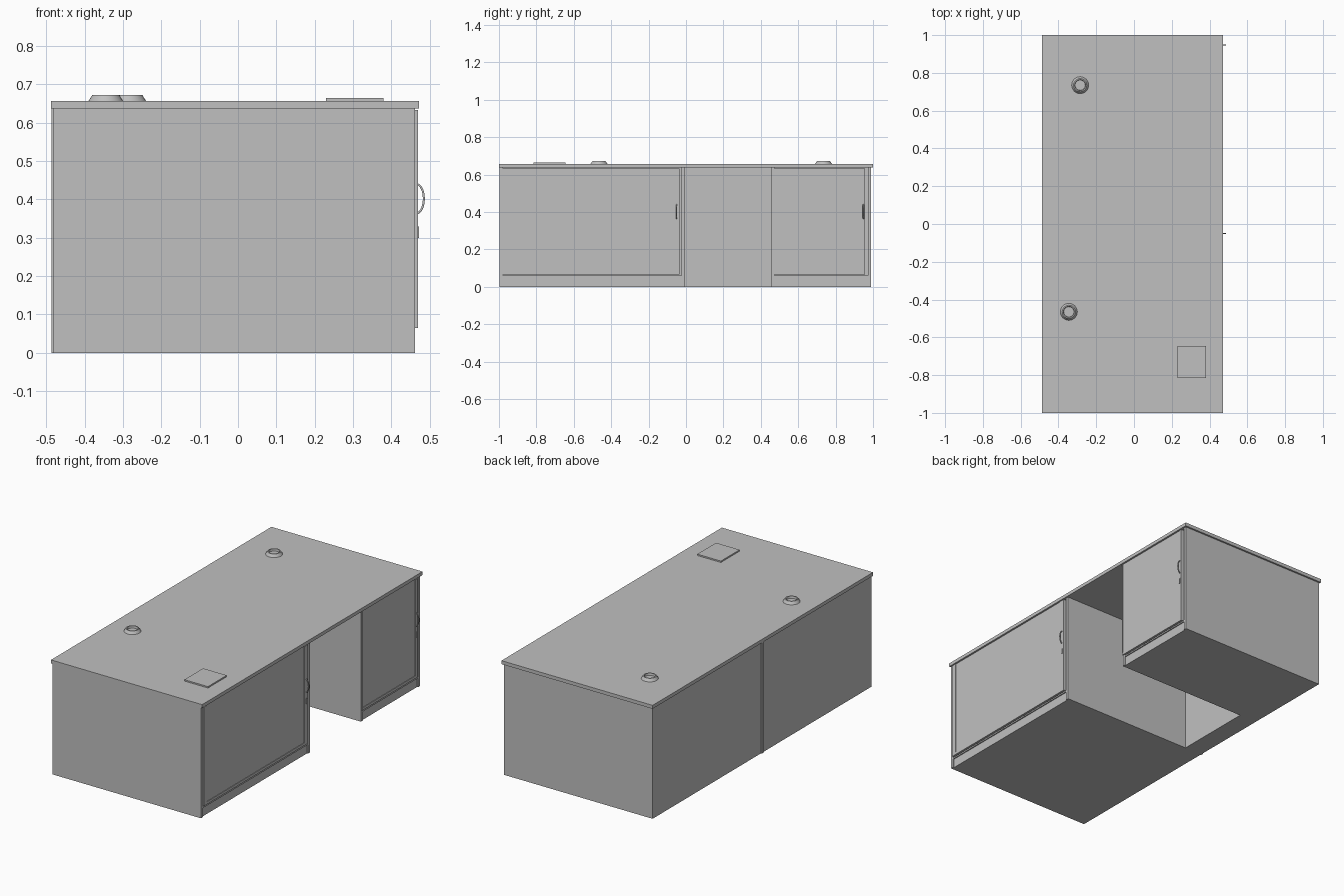
import bpy
import bmesh
import math
from mathutils import Vector

cube = bpy.data.objects.get("Cube")
if cube:
    bpy.data.objects.remove(cube, do_unlink=True)

grey = bpy.data.materials.new("plain grey")
grey.use_nodes = True
GREY = (0.53, 0.53, 0.53, 1)
grey.diffuse_color = GREY
grey.node_tree.nodes["Principled BSDF"].inputs["Base Color"].default_value = GREY


def finish(name, bm):
    mesh = bpy.data.meshes.new(name)
    bm.to_mesh(mesh)
    bm.free()
    mesh.materials.append(grey)
    obj = bpy.data.objects.new(name, mesh)
    bpy.context.collection.objects.link(obj)
    return obj


def box_mesh(x, y, z):
    bm = bmesh.new()
    bmesh.ops.create_cube(bm, size=1)
    for v in bm.verts:
        v.co = Vector(r[0] if c < 0 else r[1] for c, r in zip(v.co, (x, y, z)))
    return bm


def box(name, x, y, z):
    return finish(name, box_mesh(x, y, z))


TOP, UNDER = 0.657, 0.637
BACK, FRONT = -0.481, 0.462

# Worktop and the block joining the two cabinets
box("worktop", (-0.488, 0.472), (-1, 1), (UNDER, TOP))
box("knee_space_back", (BACK, -0.37), (-0.006, 0.456), (0, UNDER))
box("back_joint_strip", (-0.486, BACK), (-0.012, 0.006), (0, UNDER))


def door(name, y, panel_y):
    """Door slab with a shallow sunk panel bounded by panel_y."""
    x, z, pz = (0.45, 0.469), (0.065, 0.633), (0.08, 0.633)
    box(name + "_slab", (x[0], 0.466), y, z)
    box(name + "_hinge_stile", x, (y[0], panel_y[0]), z)
    box(name + "_handle_stile", x, (panel_y[1], y[1]), z)
    box(name + "_bottom_rail", x, panel_y, (z[0], pz[0]))


def handle(name, y, z):
    """Bowed bar handle as a bevelled arc."""
    curve = bpy.data.curves.new(name, "CURVE")
    curve.dimensions = "3D"
    curve.bevel_depth = 0.003
    curve.bevel_resolution = 1
    curve.use_fill_caps = True
    spline = curve.splines.new("POLY")
    steps = 10
    spline.points.add(steps)
    for i, p in enumerate(spline.points):
        a = math.pi * (i / steps - 0.5)
        p.co = (0.466 + 0.019 * math.cos(a), y, z + 0.038 * math.sin(a), 1)
    curve.materials.append(grey)
    obj = bpy.data.objects.new(name, curve)
    bpy.context.collection.objects.link(obj)


def cabinet(name, y0, y1, door_y, panel_y, handle_y):
    t = 0.017
    box(name + "_carcass", (BACK, 0.45), (y0 + t, y1 - t), (0, UNDER))
    for side, a in (("front", y0), ("rear", y1 - t)):
        box(f"{name}_{side}_side", (BACK, FRONT), (a, a + t), (0, UNDER))
    box(name + "_plinth", (0.45, 0.456), (y0 + t, y1 - t), (0, 0.052))
    box(name + "_bottom_rail", (0.45, FRONT), (y0 + t, y1 - t), (0.052, 0.06))
    door(name + "_door", door_y, panel_y)
    handle(name + "_handle", handle_y, 0.402)
    box(name + "_lock", (0.466, 0.472), (handle_y - 0.004, handle_y + 0.004), (0.3, 0.33))


cabinet("large_cabinet", -0.996, -0.006, (-0.979, -0.036), (-0.95, -0.065), -0.05)
cabinet("small_cabinet", 0.456, 0.99, (0.459, 0.957), (0.463, 0.94), 0.948)

# Desk pad plate
box("access_plate", (0.23, 0.38), (-0.815, -0.645), (TOP, 0.665))


def grommet(name, x, y):
    """Tapered ring with a sunk centre."""
    n = 32
    rings = ((0.045, TOP), (0.035, 0.673), (0.029, 0.673), (0.027, 0.661))
    bm = bmesh.new()
    loops = []
    for r, z in rings:
        loops.append([bm.verts.new((x + r * math.cos(2 * math.pi * i / n),
                                    y + r * math.sin(2 * math.pi * i / n), z))
                      for i in range(n)])
    for lo, hi in zip(loops, loops[1:]):
        for i in range(n):
            j = (i + 1) % n
            bm.faces.new((lo[i], lo[j], hi[j], hi[i])).smooth = True
    bm.faces.new(loops[-1])
    obj = finish(name, bm)
    bpy.ops.object.select_all(action="DESELECT")
    obj.select_set(True)
    bpy.context.view_layer.objects.active = obj
    bpy.ops.object.shade_smooth_by_angle(angle=math.radians(30))


grommet("rear_cable_grommet", -0.285, 0.735)
grommet("front_cable_grommet", -0.345, -0.465)
